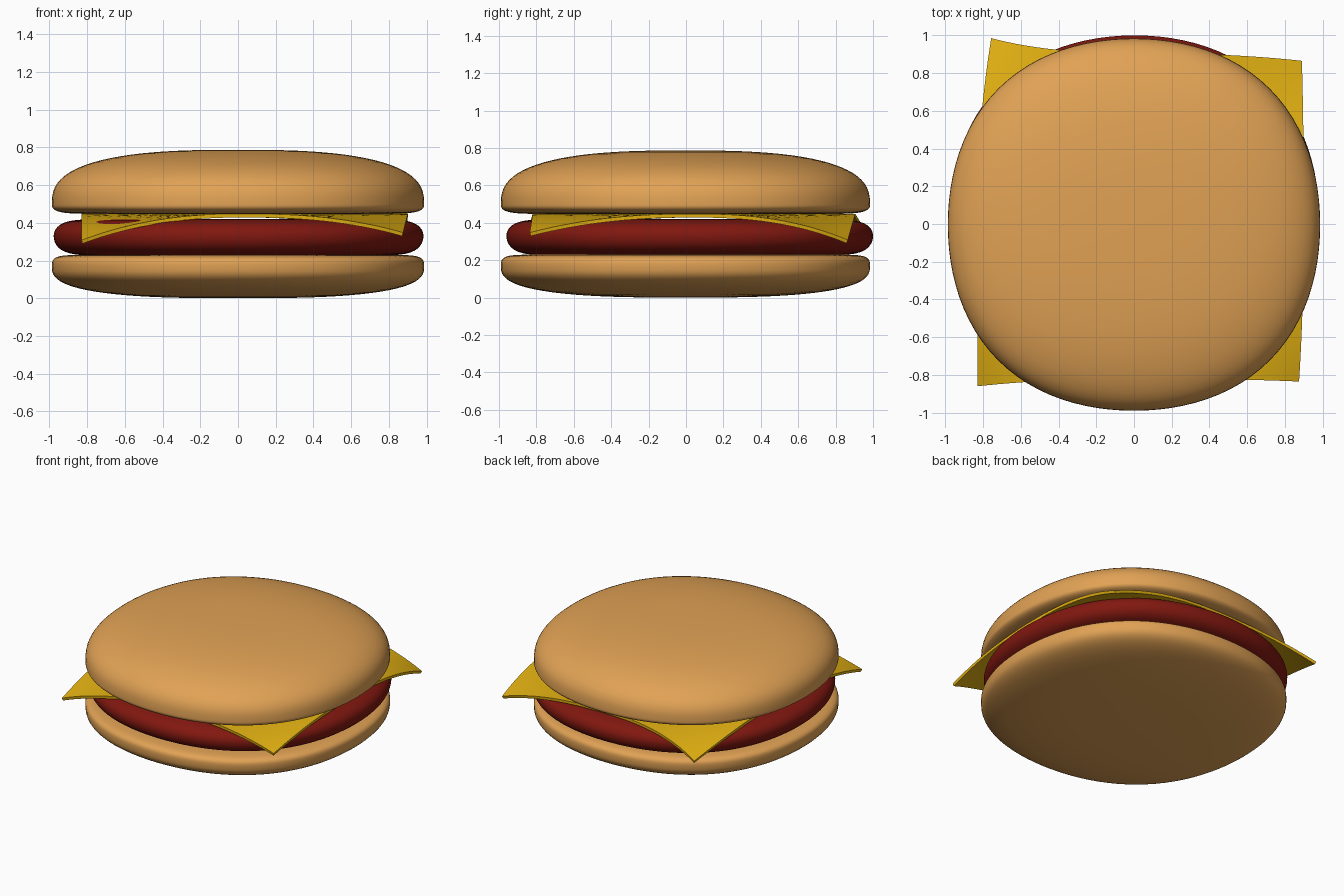
import bpy, bmesh
from math import sin, cos, pi, copysign

if "Cube" in bpy.data.objects:
    bpy.data.objects.remove(bpy.data.objects["Cube"])

SEGMENTS, RINGS = 96, 22


def paint(obj, name, rgb):
    mat = bpy.data.materials.get(name) or bpy.data.materials.new(name)
    mat.diffuse_color = (*rgb, 1)
    mat.use_nodes = True
    mat.node_tree.nodes["Principled BSDF"].inputs["Base Color"].default_value = mat.diffuse_color
    obj.data.materials.append(mat)


def make_object(name, bm):
    bmesh.ops.recalc_face_normals(bm, faces=bm.faces)
    mesh = bpy.data.meshes.new(name)
    bm.to_mesh(mesh)
    bm.free()
    obj = bpy.data.objects.new(name, mesh)
    bpy.context.collection.objects.link(obj)
    for p in mesh.polygons:
        p.use_smooth = True
    return obj


def disc(name, center, radius, lower, upper):
    """Rounded disc; lower / upper = (height, radial power, vertical power)."""
    profile = []
    for i in range(1, 2 * RINGS):
        a = -pi / 2 + pi * i / (2 * RINGS)
        h, pr, pz = lower if a < 0 else upper
        profile.append((radius * cos(a) ** (2 / pr),
                        copysign(h * abs(sin(a)) ** (2 / pz), a)))
    bm = bmesh.new()
    cx, cy, cz = center
    rings = []
    for r, z in profile:
        ring = []
        for k in range(SEGMENTS):
            t = 2 * pi * k / SEGMENTS
            rr = r * (1 + 0.016 * (1 - cos(4 * t)))  # slightly squarish outline
            ring.append(bm.verts.new((cx + rr * cos(t), cy + rr * sin(t), cz + z)))
        rings.append(ring)
    for a, b in zip(rings, rings[1:]):
        for k in range(SEGMENTS):
            n = (k + 1) % SEGMENTS
            bm.faces.new((a[k], a[n], b[n], b[k]))
    for ring, z in ((rings[0], -lower[0]), (rings[-1], upper[0])):
        pole = bm.verts.new((cx, cy, cz + z))
        for k in range(SEGMENTS):
            bm.faces.new((ring[k], ring[(k + 1) % SEGMENTS], pole))
    return make_object(name, bm)


BUN, MEAT, CHEESE = (0.75, 0.36, 0.09), (0.22, 0.009, 0.005), (0.75, 0.43, 0.006)

# Buns and patty
bottom = disc("bottom_bun", (0, -0.003, 0.17), 0.987, (0.17, 2.8, 2.8), (0.06, 26, 3))
paint(bottom, "bun", BUN)
patty = disc("patty", (0.003, 0.02, 0.33), 0.98, (0.105, 16, 2), (0.09, 16, 2))
paint(patty, "meat", MEAT)
top = disc("top_bun", (0, -0.003, 0.497), 0.987, (0.05, 18, 2.5), (0.29, 2.7, 2.7))
paint(top, "bun", BUN)

# Cheese slice: flat sheet whose four corners droop by individual offsets
droop = {(-1, 1): (0.073, 0.08, -0.13), (1, 1): (-0.01, -0.04, -0.14),
         (1, -1): (-0.025, -0.015, -0.10), (-1, -1): (0.0, -0.04, -0.14)}
N = 32
bm = bmesh.new()
bmesh.ops.create_grid(bm, x_segments=N, y_segments=N, size=1)
for v in bm.verts:
    u, w = v.co.x, v.co.y
    d = droop[(1 if u > 0 else -1, 1 if w > 0 else -1)]
    k = abs(u * w) ** 2.3
    v.co = (0.035 + 0.865 * u + d[0] * k,
            0.0425 + 0.8625 * w + d[1] * k,
            0.448 + d[2] * k)
cheese = make_object("cheese_slice", bm)
if cheese.data.polygons[0].normal.z < 0:
    cheese.data.flip_normals()
solid = cheese.modifiers.new("thickness", 'SOLIDIFY')
solid.thickness = 0.02
solid.offset = -1
paint(cheese, "cheese", CHEESE)
bpy.ops.object.select_all(action='DESELECT')
cheese.select_set(True)
bpy.context.view_layer.objects.active = cheese
bpy.ops.object.modifier_apply(modifier="thickness")
bpy.ops.object.shade_smooth_by_angle()
